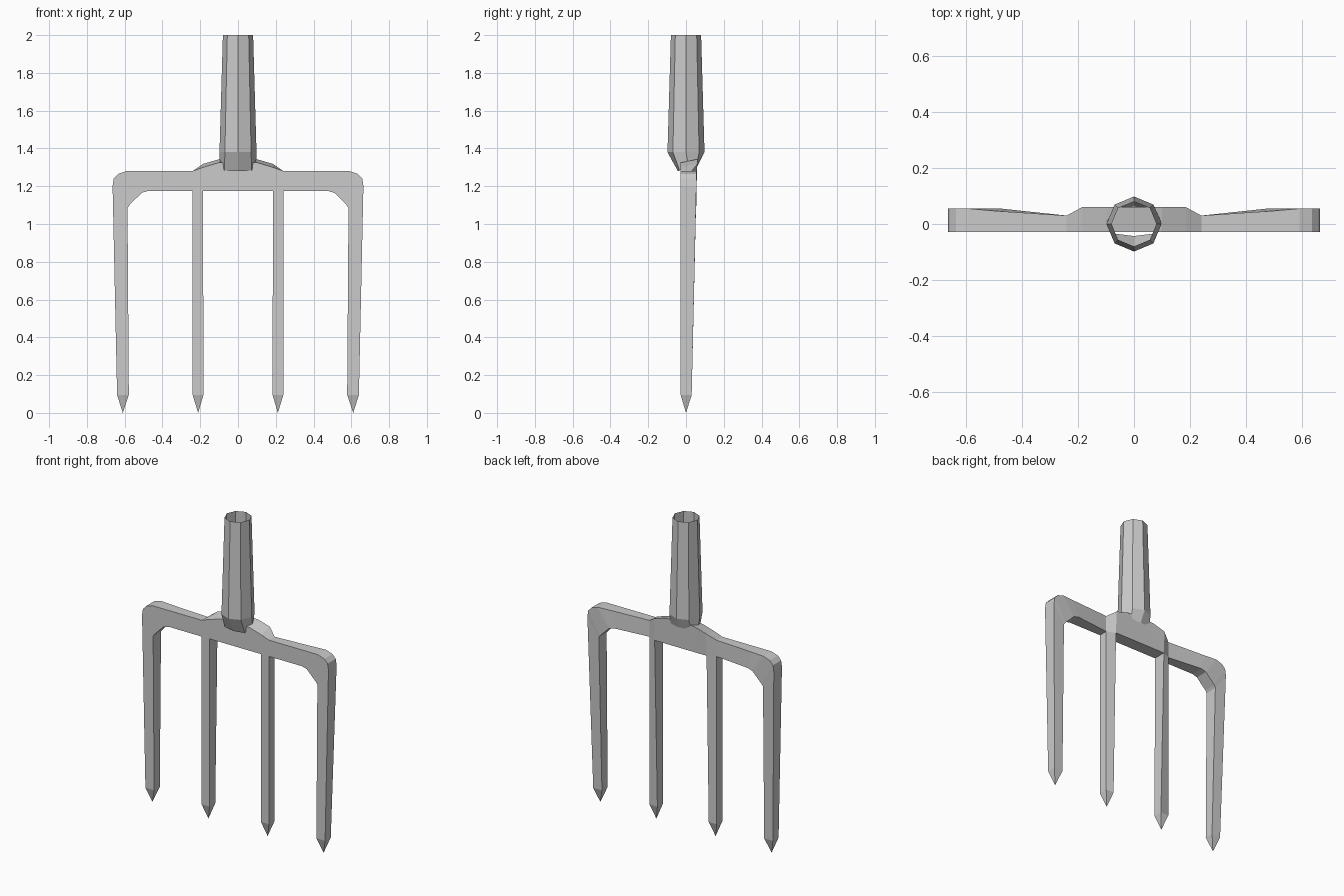
import bpy
import math

if "Cube" in bpy.data.objects:
    bpy.data.objects.remove(bpy.data.objects["Cube"])

FRONT = -0.028


def make_object(name, verts, faces, mirror=False):
    mesh = bpy.data.meshes.new(name)
    mesh.from_pydata(verts, [], faces)
    mesh.update()
    obj = bpy.data.objects.new(name, mesh)
    bpy.context.collection.objects.link(obj)
    if mirror:
        mod = obj.modifiers.new("Mirror", "MIRROR")
        mod.use_clip = True
        mod.merge_threshold = 0.0005
    return obj


def bridge(rings, n):
    """Quads joining consecutive rings of n points."""
    return [(r * n + i, r * n + (i + 1) % n, (r + 1) * n + (i + 1) % n, (r + 1) * n + i)
            for r in range(rings - 1) for i in range(n)]


def spike(name, sections, tip):
    """Loft four-cornered sections, ending in a point; mirrored over x.
    section: outer x, outer z, inner x, inner z, outer back y, inner back y, back rise"""
    verts = []
    for ox, oz, ix, iz, yo, yi, rise in sections:
        verts += [(ox, FRONT, oz), (ox, yo, oz + rise), (ix, yi, iz), (ix, FRONT, iz)]
    faces = bridge(len(sections), 4)
    last = len(verts)
    verts.append(tip)
    faces += [(last - 4 + i, last - 4 + (i + 1) % 4, last) for i in range(4)]
    faces = [tuple(reversed(f)) for f in faces]
    return make_object(name, verts, faces, mirror=True)


# Crossbar with raised middle, rounded corner and outer tine
spike("crossbar_and_outer_tines", [
    (0.00, 1.325, 0.00, 1.175, 0.06, 0.055, 0.018),
    (0.10, 1.325, 0.10, 1.175, 0.06, 0.055, 0.018),
    (0.185, 1.30, 0.185, 1.175, 0.06, 0.055, 0.018),
    (0.24, 1.28, 0.24, 1.175, 0.03, 0.03, 0.0),
    (0.50, 1.28, 0.475, 1.175, 0.047, 0.055, 0.0),
    (0.59, 1.28, 0.51, 1.165, 0.055, 0.055, 0.0),
    (0.635, 1.265, 0.545, 1.13, 0.055, 0.055, 0.0),
    (0.658, 1.24, 0.575, 1.10, 0.055, 0.055, 0.0),
    (0.664, 1.20, 0.585, 1.085, 0.055, 0.052, 0.0),
    (0.64, 0.095, 0.578, 0.095, 0.03, 0.03, 0.0),
], (0.61, 0.0, 0.0))

# Inner tines, the back blending into the step of the crossbar
spike("inner_tines", [
    (0.24, 1.178, 0.185, 1.178, 0.03, 0.055, 0.0),
    (0.24, 0.095, 0.183, 0.095, 0.03, 0.03, 0.0),
], (0.211, 0.0, 0.0))

# Open eight-sided socket, pinched front to back where it meets the bar
verts = []
for radius, z in ((0.08, 2.0), (0.098, 1.38)):
    for i in range(8):
        a = i * math.pi / 4
        verts.append((radius * math.cos(a), radius * math.sin(a), z))
verts += [(0.096, 0.01, 1.325), (0.072, 0.055, 1.31), (0, 0.062, 1.31), (-0.072, 0.055, 1.31),
          (-0.096, 0.01, 1.325), (-0.072, -0.034, 1.283), (0, -0.043, 1.28), (0.072, -0.034, 1.283)]
make_object("socket", verts, [tuple(reversed(f)) for f in bridge(3, 8)])
